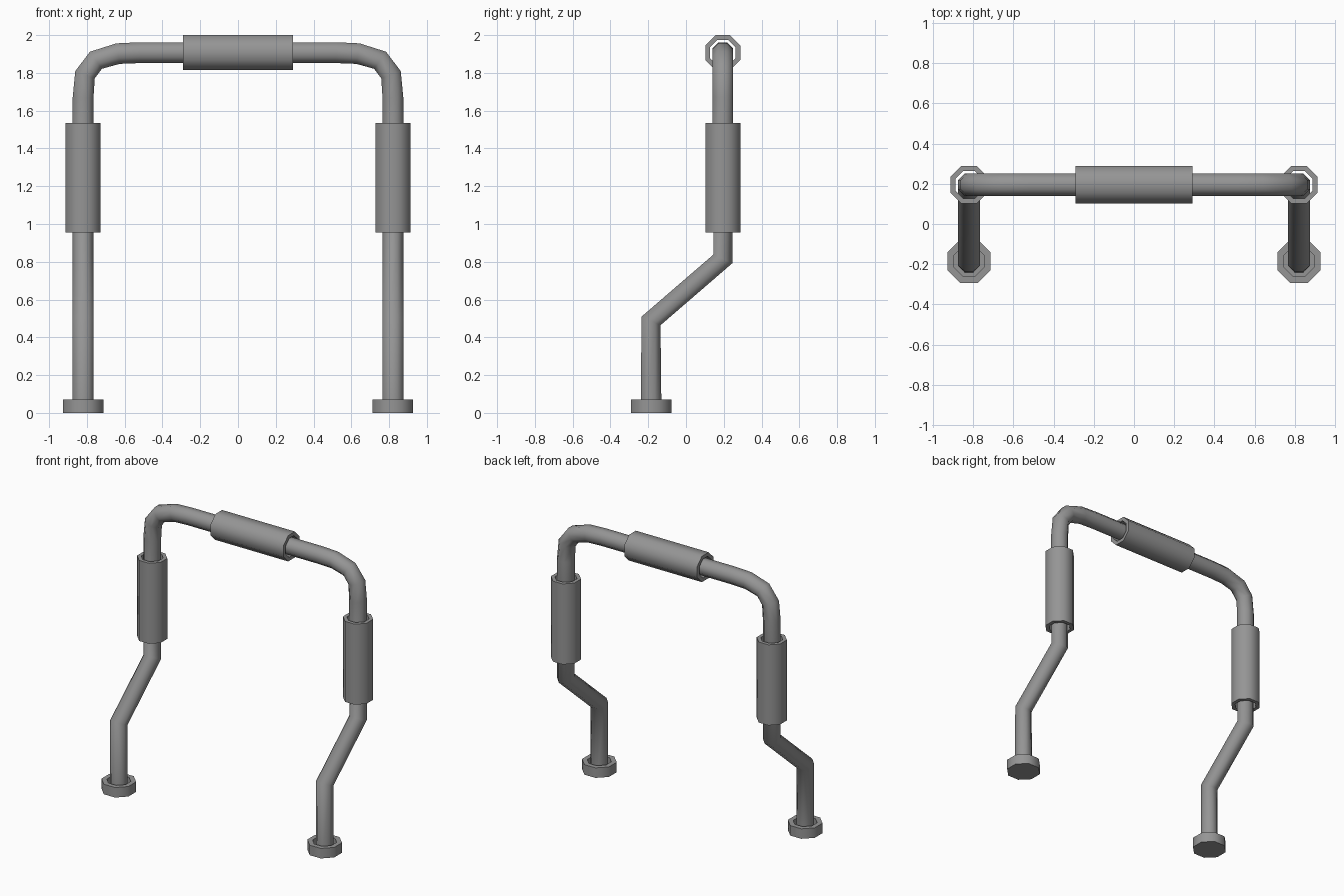
import bpy, bmesh, math
from mathutils import Vector

if "Cube" in bpy.data.objects:
    bpy.data.objects.remove(bpy.data.objects["Cube"])

SIDES = 8
LEG_X, BACK_Y, FOOT_Y, BAR_Z = 0.82, 0.195, -0.185, 1.907

grey = bpy.data.materials.new("steel grey")
grey.use_nodes = True
grey.diffuse_color = (0.3, 0.3, 0.3, 1)
grey.node_tree.nodes["Principled BSDF"].inputs["Base Color"].default_value = grey.diffuse_color


def ring(bm, centre, axis, apothem):
    """Octagon with flats facing the main axes, turned to face along axis."""
    turn = Vector((0, 0, 1)).rotation_difference(axis)
    r = apothem / math.cos(math.pi / SIDES)
    angles = [(i + 0.5) * math.tau / SIDES for i in range(SIDES)]
    return [bm.verts.new(Vector(centre) + turn @ Vector((r * math.cos(a), r * math.sin(a), 0)))
            for a in angles]


def bridge(bm, a, b):
    for i in range(SIDES):
        j = (i + 1) % SIDES
        bm.faces.new((a[i], a[j], b[j], b[i]))


def finish(bm, name, mirror=False):
    bmesh.ops.recalc_face_normals(bm, faces=bm.faces)
    mesh = bpy.data.meshes.new(name)
    bm.to_mesh(mesh)
    bm.free()
    mesh.materials.append(grey)
    obj = bpy.data.objects.new(name, mesh)
    bpy.context.collection.objects.link(obj)
    bpy.ops.object.select_all(action="DESELECT")
    obj.select_set(True)
    bpy.context.view_layer.objects.active = obj
    bpy.ops.object.shade_smooth_by_angle(angle=math.radians(50))
    if mirror:
        obj.modifiers.new("Mirror", "MIRROR")
    return obj


def sleeve(name, start, end, outer, inner):
    """Hollow octagonal collar around the tube."""
    start, end = Vector(start), Vector(end)
    axis = (end - start).normalized()
    bm = bmesh.new()
    loops = [ring(bm, p, axis, r) for p, r in
             ((start, outer), (end, outer), (end, inner), (start, inner))]
    for i in range(4):
        bridge(bm, loops[i], loops[(i + 1) % 4])
    finish(bm, name)


def foot(name, x):
    """Octagonal foot with a shallow socket for the tube."""
    bm = bmesh.new()
    up = Vector((0, 0, 1))
    loops = [ring(bm, (x, FOOT_Y, z), up, r) for z, r in
             ((0, 0.107), (0.072, 0.107), (0.072, 0.074), (0.015, 0.074))]
    for a, b in zip(loops, loops[1:]):
        bridge(bm, a, b)
    bm.faces.new(loops[0])
    bm.faces.new(loops[-1])
    finish(bm, name)


# Bent tube frame: one half swept along its path, then mirrored
path = [Vector(p) for p in (
    (LEG_X, FOOT_Y, 0.01), (LEG_X, FOOT_Y, 0.487), (LEG_X, BACK_Y, 0.815),
    (LEG_X, BACK_Y, 1.67), (0.81, BACK_Y, 1.79), (0.752, BACK_Y, 1.867),
    (0.635, BACK_Y, 1.902), (0.52, BACK_Y, BAR_Z), (0, BACK_Y, BAR_Z))]
bm = bmesh.new()
rings = []
for i, p in enumerate(path):
    before = (p - path[i - 1]).normalized() if i else Vector((0, 0, 1))
    after = (path[i + 1] - p).normalized() if i + 1 < len(path) else Vector((-1, 0, 0))
    rings.append(ring(bm, p, (before + after).normalized(), 0.055))
for a, b in zip(rings, rings[1:]):
    bridge(bm, a, b)
finish(bm, "tube_frame", mirror=True)

# Grip sleeves and feet
sleeve("top_sleeve", (-0.29, BACK_Y, BAR_Z), (0.29, BACK_Y, BAR_Z), 0.093, 0.068)
for side, x in (("left", LEG_X), ("right", -LEG_X)):
    sleeve(side + "_sleeve", (x, BACK_Y, 0.955), (x, BACK_Y, 1.535), 0.093, 0.068)
    foot(side + "_foot", x)
